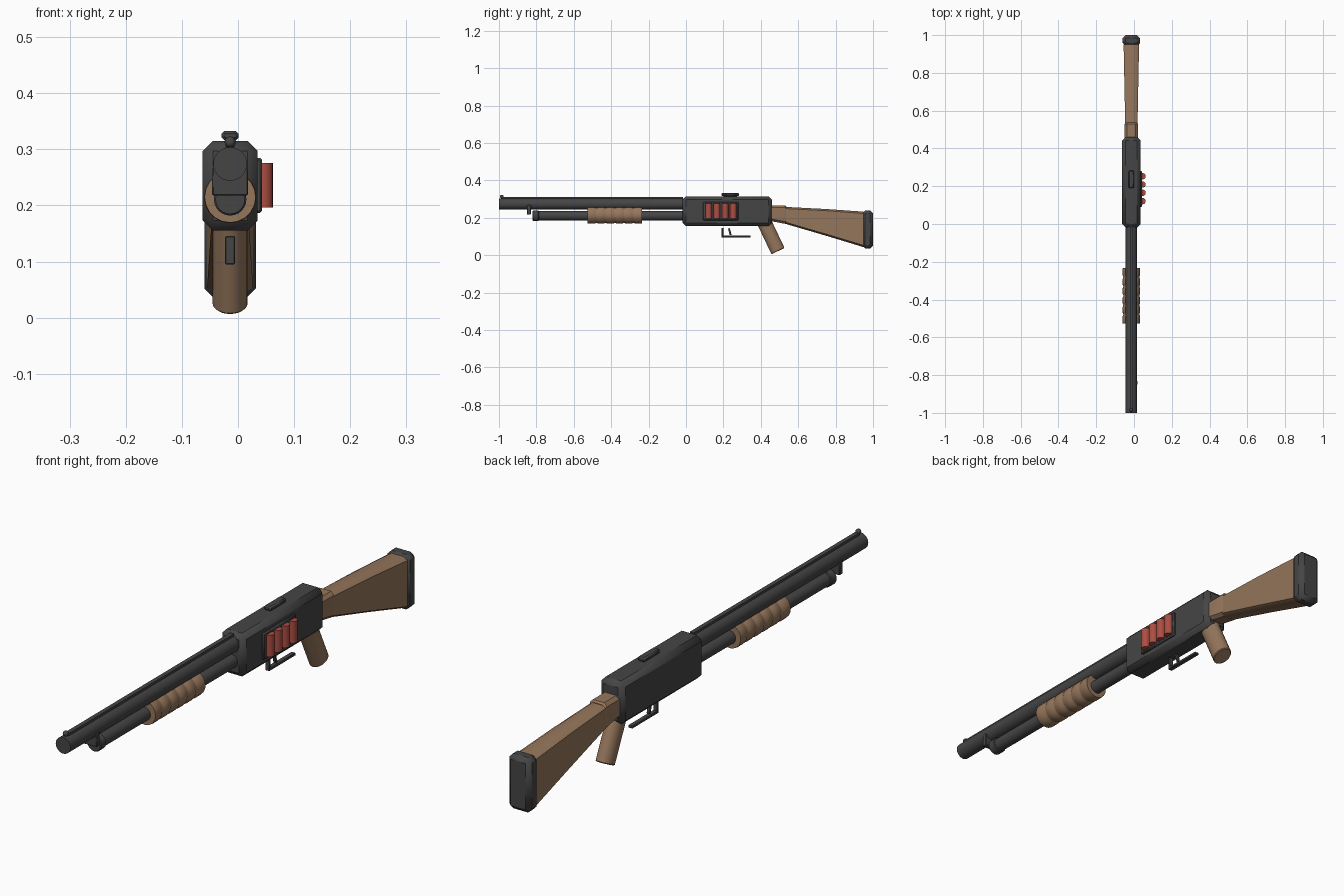
import bpy
import bmesh
import math
from mathutils import Matrix, Vector

if "Cube" in bpy.data.objects:
    bpy.data.objects.remove(bpy.data.objects["Cube"], do_unlink=True)

CX = -0.014  # centre plane of the gun


def material(name, rgb):
    m = bpy.data.materials.new(name)
    m.use_nodes = True
    colour = (*rgb, 1)
    m.diffuse_color = colour
    m.node_tree.nodes["Principled BSDF"].inputs["Base Color"].default_value = colour
    return m


METAL = material("dark metal", (0.06, 0.06, 0.06))
WOOD = material("wood", (0.30, 0.18, 0.105))
RED = material("shell red", (0.41, 0.075, 0.055))


def finish(name, bm, mat, bevel=0, segments=1):
    bmesh.ops.recalc_face_normals(bm, faces=bm.faces)
    mesh = bpy.data.meshes.new(name)
    bm.to_mesh(mesh)
    bm.free()
    mesh.materials.append(mat)
    ob = bpy.data.objects.new(name, mesh)
    bpy.context.collection.objects.link(ob)
    if bevel:
        mod = ob.modifiers.new("bevel", "BEVEL")
        mod.width, mod.segments = bevel, segments
    bpy.ops.object.select_all(action="DESELECT")
    ob.select_set(True)
    bpy.context.view_layer.objects.active = ob
    bpy.ops.object.shade_smooth_by_angle(angle=math.radians(35))
    return ob


def box(name, x, y, z, mat, bevel=0, tilt=0):
    """Box from (min, max) ranges, with an optional tilt about x."""
    size = Vector((x[1] - x[0], y[1] - y[0], z[1] - z[0]))
    mid = Vector((sum(x), sum(y), sum(z))) / 2
    bm = bmesh.new()
    bmesh.ops.create_cube(bm, size=1, matrix=Matrix.Translation(mid)
                          @ Matrix.Rotation(tilt, 4, "X") @ Matrix.Diagonal((*size, 1)))
    return finish(name, bm, mat, bevel)


def mid_box(name, half, y, z, mat, bevel=0, tilt=0):
    return box(name, (CX - half, CX + half), y, z, mat, bevel, tilt)


def rod(name, a, b, r, mat, sides=24, stretch=1, bevel=0):
    """Cylinder between two points; stretch scales its depth in the side plane."""
    a, b = Vector(a), Vector(b)
    d = b - a
    bm = bmesh.new()
    bmesh.ops.create_cone(bm, cap_ends=True, segments=sides, radius1=r, radius2=r, depth=d.length,
                          matrix=Matrix.Translation((a + b) / 2)
                          @ d.to_track_quat("Z", "Y").to_matrix().to_4x4()
                          @ Matrix.Diagonal((1, stretch, 1, 1)))
    return finish(name, bm, mat, bevel)


def loft(name, rings, mat):
    """Skin a list of point rings and cap both ends."""
    bm = bmesh.new()
    loops = [[bm.verts.new(p) for p in ring] for ring in rings]
    n = len(loops[0])
    for a, b in zip(loops, loops[1:]):
        for i in range(n):
            j = (i + 1) % n
            bm.faces.new((a[i], a[j], b[j], b[i]))
    bm.faces.new(loops[0])
    bm.faces.new(loops[-1])
    return finish(name, bm, mat)


def chamfered(y, half, low, high, cx, cz):
    """Rectangular section with cut corners."""
    pts = [(half - cx, low), (half, low + cz), (half, high - cz), (half - cx, high)]
    pts += [(-x, z) for x, z in reversed(pts)]
    return [(CX + x, y, z) for x, z in pts]


def circle(y, z, r, sides=20):
    return [(CX + r * math.cos(i * math.tau / sides), y, z + r * math.sin(i * math.tau / sides))
            for i in range(sides)]


# Receiver with a small top rail
mid_box("receiver", 0.049, (-0.018, 0.46), (0.155, 0.315), METAL, 0.018)
mid_box("top_rail", 0.015, (0.19, 0.283), (0.316, 0.333), METAL, 0.005)
mid_box("rail_foot", 0.007, (0.2, 0.273), (0.31, 0.32), METAL)

# Barrel, rib and front bead
rod("barrel", (CX, -1, 0.274), (CX, 0, 0.274), 0.03, METAL, 32)
mid_box("barrel_rib", 0.008, (-0.98, -0.015), (0.295, 0.312), METAL)
bead = bmesh.new()
bmesh.ops.create_uvsphere(bead, u_segments=12, v_segments=8, radius=0.01,
                          matrix=Matrix.Translation((CX, -0.985, 0.313)))
finish("front_bead", bead, METAL)

# Magazine tube, end cap and barrel clamp
rod("magazine_tube", (CX, -0.81, 0.211), (CX, 0, 0.211), 0.025, METAL)
rod("magazine_cap", (CX, -0.82, 0.211), (CX, -0.787, 0.211), 0.029, METAL, bevel=0.003)
mid_box("barrel_clamp", 0.032, (-0.85, -0.83), (0.218, 0.268), METAL, 0.002)

# Ribbed pump grip
START, END, RIBS = -0.528, -0.232, 6
step = (END - START) / RIBS
rings = []
for k in range(RIBS):
    y = START + k * step
    for t, r in ((0.04, 0.0425), (0.22, 0.0465), (0.78, 0.0465), (0.96, 0.0425)):
        end = (k == 0 and t < 0.1) or (k == RIBS - 1 and t > 0.9)
        rings.append(circle(y + t * step, 0.215, 0.0455 if end else r))
loft("pump_grip", rings, WOOD)

# Side shell carrier with four shells
box("shell_carrier", (0.03, 0.043), (0.09, 0.28), (0.187, 0.285), METAL, 0.004)
for k in range(4):
    y = 0.121 + k * 0.044
    rod(f"shell_{k + 1}", (0.045, y, 0.196), (0.045, y, 0.276), 0.017, RED, 20)

# Trigger and open guard
mid_box("guard_front", 0.009, (0.19, 0.2), (0.095, 0.146), METAL, 0.002)
mid_box("guard_bar", 0.009, (0.19, 0.345), (0.095, 0.105), METAL, 0.002)
mid_box("trigger", 0.006, (0.229, 0.239), (0.107, 0.145), METAL, 0.002, 0.25)

# Slanted hand grip
rod("hand_grip", (CX, 0.492, 0.022), (CX, 0.405, 0.205), 0.031, WOOD, 24, 1.25, 0.003)

# Stock: wrist, tapered body and butt pad
loft("stock_wrist", [chamfered(0.44, 0.035, 0.185, 0.266, 0.012, 0.012),
                     chamfered(0.53, 0.035, 0.168, 0.266, 0.012, 0.012),
                     chamfered(0.537, 0.031, 0.172, 0.26, 0.012, 0.012)], WOOD)
loft("stock_body", [chamfered(0.5, 0.032, 0.177, 0.26, 0.012, 0.009),
                    chamfered(0.75, 0.037, 0.104, 0.247, 0.015, 0.009),
                    chamfered(0.95, 0.041, 0.043, 0.233, 0.017, 0.01)], WOOD)
mid_box("butt_pad", 0.046, (0.942, 1.0), (0.036, 0.239), METAL, 0.016)
